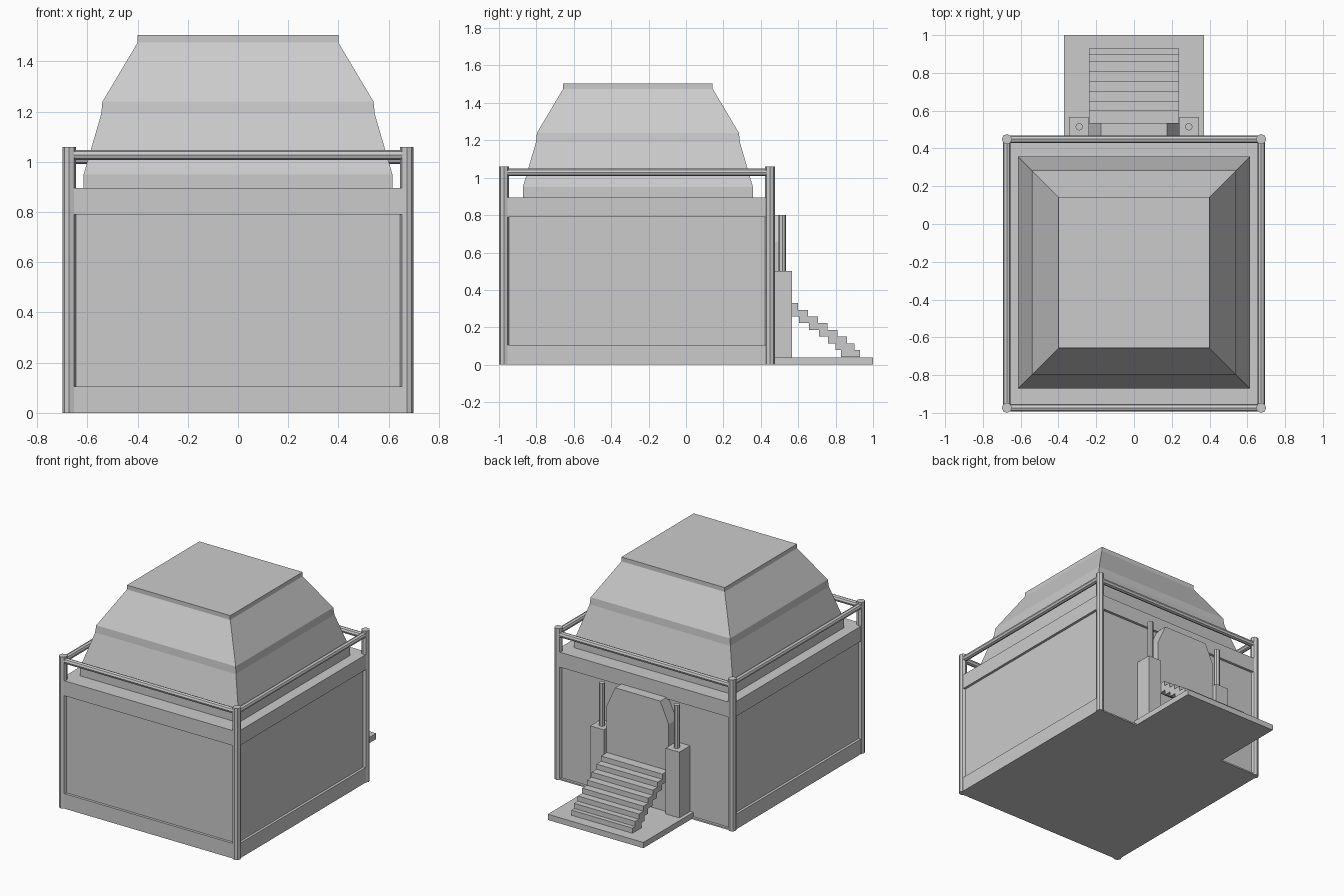
import bpy, bmesh
from mathutils import Vector

if "Cube" in bpy.data.objects:
    bpy.data.objects.remove(bpy.data.objects["Cube"])

CY = -0.262                 # centre of the building in y
PX, PY = 0.673, 0.711       # corner post offsets from the centre


def make_object(name, bm):
    bmesh.ops.recalc_face_normals(bm, faces=bm.faces[:])
    mesh = bpy.data.meshes.new(name)
    bm.to_mesh(mesh)
    bm.free()
    obj = bpy.data.objects.new(name, mesh)
    bpy.context.collection.objects.link(obj)
    return obj


def add_box(bm, lo, hi):
    lo, hi = Vector(lo), Vector(hi)
    verts = bmesh.ops.create_cube(bm, size=1)["verts"]
    for v in verts:
        v.co = (lo + hi) / 2 + v.co * (hi - lo)


def box(name, lo, hi):
    bm = bmesh.new()
    add_box(bm, lo, hi)
    return make_object(name, bm)


def rod(name, a, b, radius, sides=8):
    a, b = Vector(a), Vector(b)
    bm = bmesh.new()
    bmesh.ops.create_cone(bm, cap_ends=True, segments=sides, radius1=radius,
                          radius2=radius, depth=(b - a).length)
    obj = make_object(name, bm)
    obj.location = (a + b) / 2
    obj.rotation_euler = (b - a).to_track_quat('Z', 'Y').to_euler()
    return obj


# Main body with a sunken panel on every side wall
bm = bmesh.new()
add_box(bm, (-0.69, -0.99, 0), (0.69, 0.466, 0.895))
bm.normal_update()
for face in [f for f in bm.faces if abs(f.normal.z) < 0.5]:
    low = 0.01 if face.normal.y > 0.5 else 0.105
    bmesh.ops.inset_individual(bm, faces=[face], thickness=0.045)
    for v in face.verts:
        v.co.z = low if v.co.z < 0.45 else 0.79
    bmesh.ops.inset_individual(bm, faces=[face], thickness=0, depth=-0.018)
make_object("body", bm)

# Stepped tapering roof, lofted through square sections
bm = bmesh.new()
rings = []
for half, z in [(0.615, 0.89), (0.615, 0.95), (0.545, 1.19),
                (0.54, 1.24), (0.40, 1.475), (0.40, 1.505)]:
    rings.append([bm.verts.new((sx * half, -0.257 + sy * half, z))
                  for sx, sy in [(-1, -1), (1, -1), (1, 1), (-1, 1)]])
for r0, r1 in zip(rings, rings[1:]):
    for i in range(4):
        j = (i + 1) % 4
        bm.faces.new((r0[i], r0[j], r1[j], r1[i]))
bm.faces.new(rings[0])
bm.faces.new(rings[-1])
make_object("roof", bm)

# Corner posts and the railing between them
for sx in (-1, 1):
    for sy in (-1, 1):
        rod("corner_post", (sx * PX, CY + sy * PY, 0),
            (sx * PX, CY + sy * PY, 1.06), 0.027)
    rod("side_rail", (sx * PX, CY - PY, 1.028), (sx * PX, CY + PY, 1.028), 0.02)
for sy, z in ((-1, 1.028), (1, 1.012)):
    rod("end_rail", (-PX, CY + sy * PY, z), (PX, CY + sy * PY, z), 0.02)

# Entrance platform
box("platform", (-0.37, 0.44, 0), (0.37, 1.0, 0.04))

# Door slab with chamfered top corners
bm = bmesh.new()
outline = [(-0.24, 0.04), (0.24, 0.04), (0.24, 0.655), (0.175, 0.80),
           (-0.175, 0.80), (-0.24, 0.655)]
door = bm.faces.new([bm.verts.new((x, 0.44, z)) for x, z in outline])
ext = bmesh.ops.extrude_face_region(bm, geom=[door])["geom"]
bmesh.ops.translate(bm, vec=(0, 0.095, 0),
                    verts=[g for g in ext if isinstance(g, bmesh.types.BMVert)])
bm.faces.new([v for v in door.verts]) if not door.is_valid else None
make_object("door", bm)

# Overlapping stair treads
bm = bmesh.new()
for i, y in enumerate([0.60, 0.652, 0.705, 0.757, 0.81, 0.86, 0.90, 0.93]):
    top = 0.33 - 0.036 * i
    add_box(bm, (-0.237, y - 0.1, top - 0.036), (0.237, y, top))
make_object("stairs", bm)

# Stair pillars with slim poles on top
for s in (-1, 1):
    xs = sorted((s * 0.24, s * 0.345))
    box("stair_pillar", (xs[0], 0.44, 0.04), (xs[1], 0.567, 0.50))
    rod("pillar_pole", (s * 0.29, 0.515, 0.50), (s * 0.29, 0.515, 0.80), 0.02)
